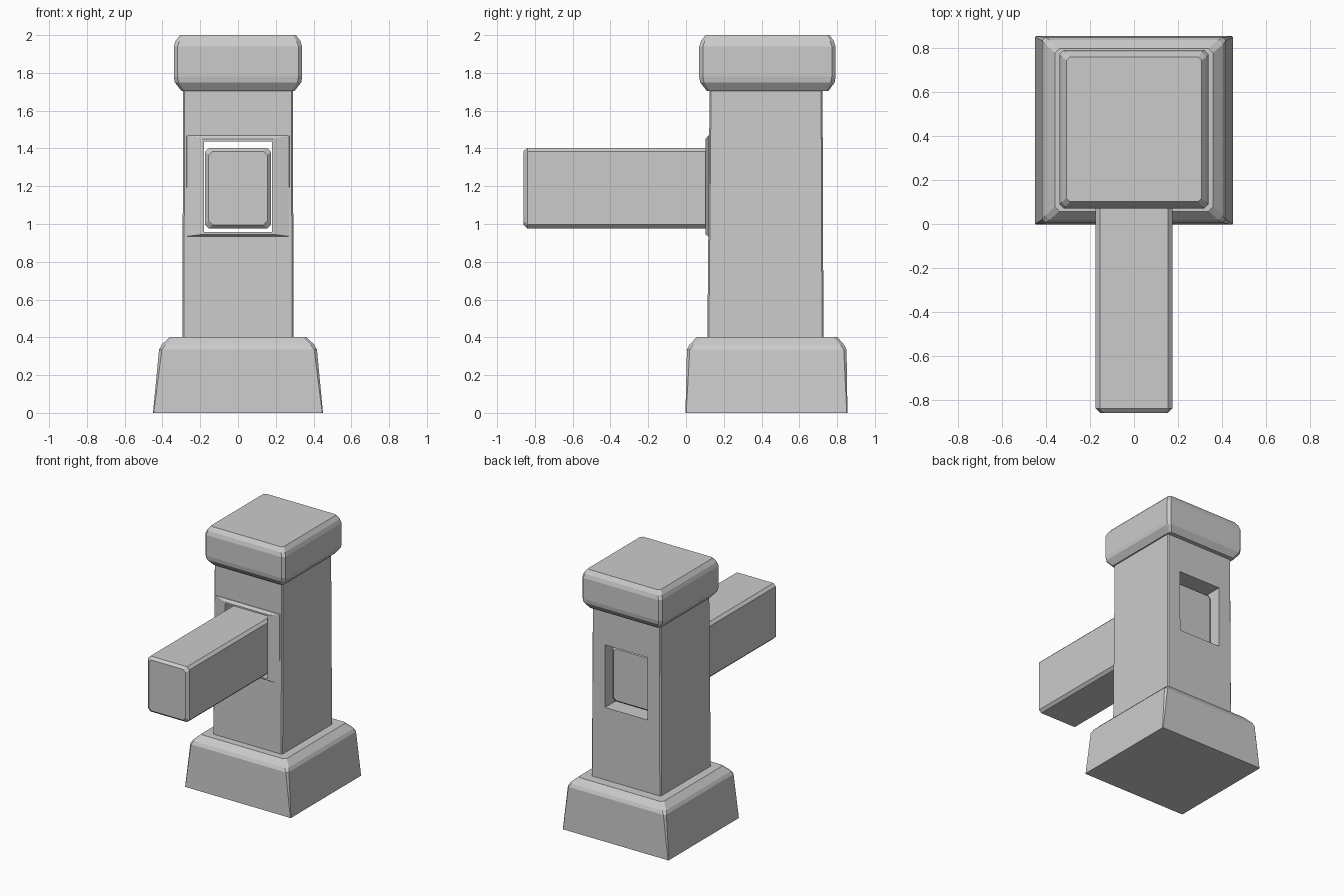
import bpy, bmesh

if "Cube" in bpy.data.objects:
    bpy.data.objects.remove(bpy.data.objects["Cube"])


def loft(name, rings, axis='Z'):
    """Skin stacked rectangles (a0, a1, b0, b1, height, corner_cut) into a solid."""
    bm = bmesh.new()
    loops = []
    for a0, a1, b0, b1, h, c in rings:
        pts = [(a0 + c, b0), (a1 - c, b0), (a1, b0 + c), (a1, b1 - c),
               (a1 - c, b1), (a0 + c, b1), (a0, b1 - c), (a0, b0 + c)]
        loops.append([bm.verts.new((a, b, h) if axis == 'Z' else (a, h, b))
                      for a, b in pts])
    for lo, hi in zip(loops, loops[1:]):
        for i in range(8):
            j = (i + 1) % 8
            bm.faces.new((lo[i], lo[j], hi[j], hi[i]))
    bm.faces.new(loops[0])
    bm.faces.new(loops[-1])
    bmesh.ops.recalc_face_normals(bm, faces=bm.faces)
    me = bpy.data.meshes.new(name)
    bm.to_mesh(me)
    bm.free()
    ob = bpy.data.objects.new(name, me)
    bpy.context.collection.objects.link(ob)
    return ob


# Tapered foot block with a chamfered top
loft("base", [(-.45, .45, -.003, .855, 0, .004),
              (-.418, .418, .005, .85, .335, .015),
              (-.405, .405, .018, .838, .36, .02),
              (-.36, .36, .058, .80, .403, .02)])

# Square shaft
post = loft("post", [(-.295, .295, .113, .728, .39, .008),
                     (-.29, .29, .125, .723, 1.72, .008)])

# Chamfered cap block
loft("cap", [(-.30, .30, .11, .755, 1.705, .015),
             (-.335, .335, .075, .787, 1.75, .02),
             (-.34, .34, .07, .792, 1.78, .02),
             (-.34, .34, .07, .792, 1.94, .02),
             (-.33, .33, .08, .782, 1.97, .02),
             (-.307, .307, .103, .76, 2.0, .015)])

# Raised lip around the front of the mortise
lip = loft("mortise_lip", [(-.28, .28, .93, 1.472, .135, .002),
                           (-.27, .27, .935, 1.468, .118, .002),
                           (-.19, .19, .945, 1.45, .102, .002)], 'Y')

# Through hole for the beam
cutter = loft("mortise_cutter", [(-.18, .18, .957, 1.437, -.1, .001),
                                 (-.18, .18, .957, 1.437, .9, .001)], 'Y')
cutter.hide_render = True
cutter.hide_set(True)
for ob in (post, lip):
    mod = ob.modifiers.new("mortise", 'BOOLEAN')
    mod.operation = 'DIFFERENCE'
    mod.solver = 'EXACT'
    mod.object = cutter

# Beam passing through the hole and ending just inside the back face
loft("beam", [(-.155, .155, .995, 1.385, -.86, .02),
              (-.175, .175, .977, 1.403, -.84, .02),
              (-.175, .175, .977, 1.403, .635, .02),
              (-.16, .16, .992, 1.388, .65, .02)], 'Y')
